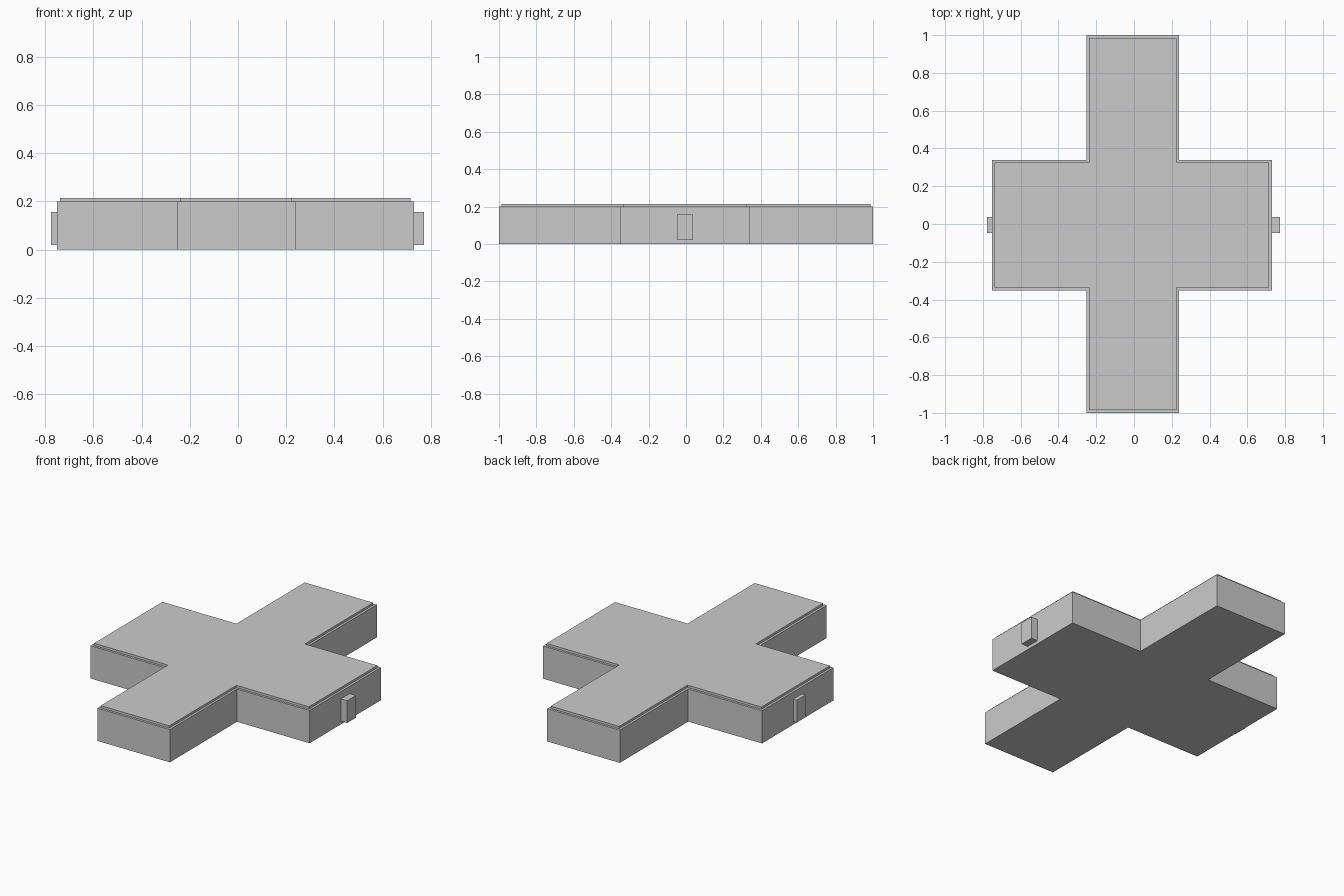
import bpy
import bmesh

if "Cube" in bpy.data.objects:
    bpy.data.objects.remove(bpy.data.objects["Cube"])

grey = bpy.data.materials.new("light grey")
grey.diffuse_color = (0.6, 0.6, 0.6, 1)
grey.use_nodes = True
grey.node_tree.nodes["Principled BSDF"].inputs["Base Color"].default_value = grey.diffuse_color


def finish(name, bm):
    bmesh.ops.recalc_face_normals(bm, faces=bm.faces)
    mesh = bpy.data.meshes.new(name)
    bm.to_mesh(mesh)
    bm.free()
    mesh.materials.append(grey)
    obj = bpy.data.objects.new(name, mesh)
    bpy.context.collection.objects.link(obj)
    return obj


def prism(name, outline, z0, z1):
    """Closed solid made by raising a flat outline from z0 to z1."""
    bm = bmesh.new()
    face = bm.faces.new([bm.verts.new((x, y, z0)) for x, y in outline])
    raised = bmesh.ops.extrude_face_region(bm, geom=[face], use_keep_orig=True)
    top = [v for v in raised["geom"] if isinstance(v, bmesh.types.BMVert)]
    bmesh.ops.translate(bm, verts=top, vec=(0, 0, z1 - z0))
    return finish(name, bm)


def cross(inset):
    """Plus-shaped outline, shrunk evenly by the inset."""
    i = inset
    x0, x1, x2, x3 = -0.752 + i, -0.252 + i, 0.239 - i, 0.73 - i
    y0, y1, y2, y3 = -1 + i, -0.351 + i, 0.339 - i, 1 - i
    return [(x1, y0), (x2, y0), (x2, y1), (x3, y1), (x3, y2), (x2, y2),
            (x2, y3), (x1, y3), (x1, y2), (x0, y2), (x0, y1), (x1, y1)]


def rectangle(x0, x1, y0, y1):
    return [(x0, y0), (x1, y0), (x1, y1), (x0, y1)]


# Thick cross-shaped slab and the thin raised panel on it
prism("cross_body", cross(0), 0, 0.2)
prism("top_panel", cross(0.014), 0.2, 0.214)

# Small tabs on the ends of the side arms
for name, x0, x1 in (("left_tab", -0.777, -0.752), ("right_tab", 0.73, 0.773)):
    prism(name, rectangle(x0, x1, -0.048, 0.037), 0.02, 0.156)
